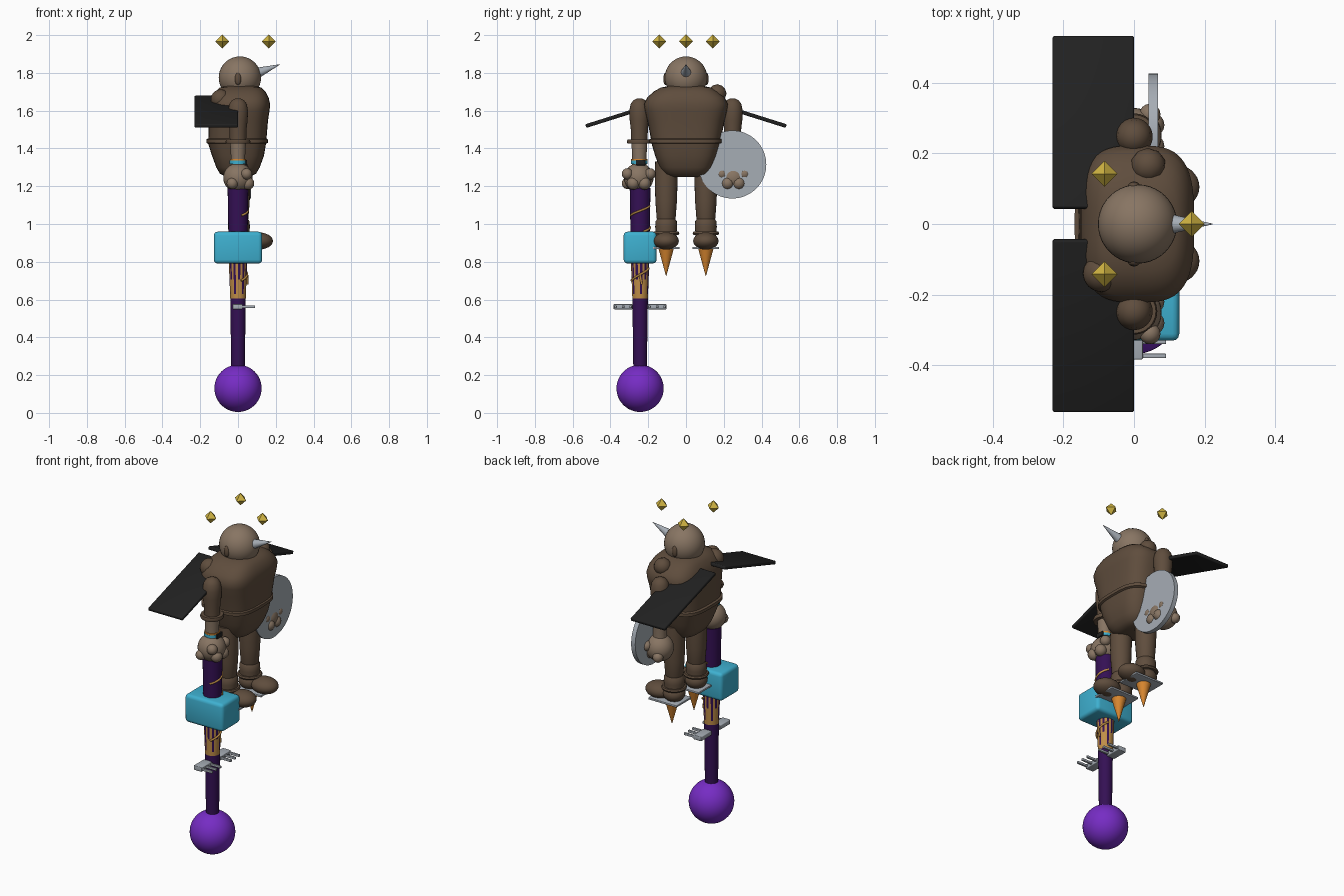
import bpy, bmesh, math
from mathutils import Vector, Matrix

if "Cube" in bpy.data.objects:
    bpy.data.objects.remove(bpy.data.objects["Cube"])


def mat(name, r, g, b):
    m = bpy.data.materials.new(name)
    m.diffuse_color = [(c / 255 / 12.92 if c < 11 else ((c / 255 + .055) / 1.055) ** 2.4)
                       for c in (r, g, b)] + [1]
    m.use_nodes = True
    m.node_tree.nodes["Principled BSDF"].inputs["Base Color"].default_value = m.diffuse_color
    return m


SKIN = mat("light_brown", 136, 117, 99)
HIDE = mat("dark_brown", 95, 77, 61)
STEEL = mat("steel_grey", 166, 173, 181)
BLACK = mat("black", 33, 33, 33)
PURPLE = mat("bright_purple", 118, 44, 196)
DARK = mat("deep_purple", 52, 16, 84)
CYAN = mat("cyan", 62, 176, 208)
GOLD = mat("gold", 208, 180, 66)
ORANGE = mat("orange", 218, 136, 48)
TAN = mat("tan", 192, 142, 72)


def finish(name, bm, m, smooth=True):
    bmesh.ops.recalc_face_normals(bm, faces=bm.faces)
    me = bpy.data.meshes.new(name)
    bm.to_mesh(me)
    bm.free()
    ob = bpy.data.objects.new(name, me)
    bpy.context.collection.objects.link(ob)
    me.materials.append(m)
    if smooth:
        bpy.ops.object.select_all(action='DESELECT')
        ob.select_set(True)
        bpy.context.view_layer.objects.active = ob
        bpy.ops.object.shade_smooth_by_angle(angle=math.radians(40))
    return ob


def ball(name, c, r, m, seg=32):
    r = r if isinstance(r, tuple) else (r, r, r)
    bm = bmesh.new()
    bmesh.ops.create_uvsphere(bm, u_segments=seg, v_segments=seg // 2, radius=1,
                              matrix=Matrix.Translation(c) @ Matrix.Diagonal((*r, 1)))
    return finish(name, bm, m)


def box(name, c, size, m, bevel=0.0, tilt=0.0):
    bm = bmesh.new()
    bmesh.ops.create_cube(bm, size=1, matrix=Matrix.Diagonal((*size, 1)))
    if bevel:
        bmesh.ops.bevel(bm, geom=bm.edges[:], offset=bevel, segments=3, profile=.5, affect='EDGES')
    bm.transform(Matrix.Translation(c) @ Matrix.Rotation(tilt, 4, 'X'))
    return finish(name, bm, m)


def loft(name, rings, m):
    """Closed skin over a list of equal rings of points."""
    bm = bmesh.new()
    vs = [[bm.verts.new(p) for p in ring] for ring in rings]
    n = len(vs[0])
    for a, b in zip(vs, vs[1:]):
        for i in range(n):
            bm.faces.new((a[i], a[(i + 1) % n], b[(i + 1) % n], b[i]))
    bm.faces.new(vs[0])
    bm.faces.new(vs[-1])
    return finish(name, bm, m)


def lathe(name, x, y, profile, m, n=24):
    """Turned shape on a vertical axis; profile holds (radius, z)."""
    return loft(name, [[(x + r * math.cos(t * math.tau / n), y + r * math.sin(t * math.tau / n), z)
                        for t in range(n)] for r, z in profile], m)


def spike(name, a, b, r, m, n=24):
    a, b = Vector(a), Vector(b)
    d = b - a
    bm = bmesh.new()
    bmesh.ops.create_cone(bm, cap_ends=True, segments=n, radius1=r, radius2=.001, depth=d.length,
                          matrix=Matrix.Translation((a + b) / 2) @ d.to_track_quat('Z', 'Y').to_matrix().to_4x4())
    return finish(name, bm, m)


def oval(z, cx, hx, hy, n=48, p=2 / 3.2):
    f = lambda v: math.copysign(abs(v) ** p, v)
    return [(cx + hx * f(math.cos(t * math.tau / n)), hy * f(math.sin(t * math.tau / n)), z) for t in range(n)]


# Torso with belt ridge
loft("torso", [oval(*s) for s in (
    (1.25, 0, .06, .08), (1.265, 0, .095, .115), (1.30, 0, .115, .14), (1.36, 0, .137, .163),
    (1.425, -.005, .153, .182), (1.43, -.005, .163, .193), (1.448, -.005, .163, .193),
    (1.453, -.003, .154, .186), (1.55, .002, .157, .205), (1.60, .007, .16, .218),
    (1.635, .01, .16, .222), (1.67, .012, .15, .205), (1.70, .013, .133, .172),
    (1.722, .013, .11, .135), (1.733, .012, .07, .08))], HIDE)

# Head, ears and horn
ball("head", (.01, 0, 1.775), .112, SKIN, 40)
spike("horn", (.095, 0, 1.797), (.222, 0, 1.845), .03, STEEL)
for s in (-1, 1):
    ball("ear", (0, s * .108, 1.768), (.017, .012, .033), HIDE, 16)

# Lumps on the shoulders
bm = bmesh.new()
bmesh.ops.create_icosphere(bm, subdivisions=2, radius=.05, matrix=Matrix.Translation((.04, .165, 1.69)))
finish("shoulder_lump", bm, HIDE)
ball("back_lump", (-.092, -.14, 1.66), .052, HIDE)

for s in (-1, 1):
    # Arm, cuff and hand
    y = s * .247
    lathe("upper_arm", 0, y, [(.012, 1.665), (.032, 1.655), (.046, 1.635), (.053, 1.60),
                              (.051, 1.55), (.045, 1.50), (.043, 1.43)], HIDE)
    lathe("cuff", 0, y, [(.045, 1.425), (.062, 1.425), (.066, 1.435), (.062, 1.447), (.045, 1.447)], HIDE)
    lathe("forearm", 0, y, [(.042, 1.43), (.038, 1.36), (.038, 1.28)], SKIN)
    ball("hand", (0, s * .25, 1.245), .078, SKIN)
    for dy, x, z, r in ((-.06, .045, 1.265, .03), (.06, .045, 1.265, .03),
                        (-.03, .052, 1.215, .034), (.03, .052, 1.215, .034)):
        ball("finger", (x, s * .25 + dy, z), r, SKIN, 16)
    ball("thumb", (-.03, s * .31, 1.215), .03, SKIN, 16)

    # Leg, boot, skate plate and flame
    y = s * .105
    lathe("thigh", .005, y, [(.058, 1.33), (.06, 1.22), (.057, 1.12), (.05, 1.03), (.044, 1.01)], HIDE)
    lathe("shin", .005, y, [(.045, 1.03), (.056, 1.015), (.058, .985), (.053, .93)], HIDE)
    lathe("boot_cuff", .005, y, [(.05, .943), (.066, .943), (.07, .951), (.066, .96), (.05, .96)], HIDE)
    ball("heel", (.005, y, .915), (.062, .062, .05), HIDE)
    ball("toe", (.105, y, .91), (.08, .067, .046), HIDE)
    box("skate_plate", (.035, y, .873), (.19, .142, .012), STEEL, .003)
    spike("flame", (.02, y, .868), (.02, y, .725), .04, ORANGE)

    # Wing slab
    box("wing", (-.115, s * .287, 1.595), (.23, .51, .02), BLACK, .006, -s * math.atan(.315))

# Wrist band and screen
lathe("wrist_band", 0, -.247, [(.036, 1.318), (.044, 1.318), (.044, 1.335), (.036, 1.335)], CYAN)
lathe("wrist_trim", 0, -.247, [(.036, 1.335), (.043, 1.335), (.043, 1.344), (.036, 1.344)], ORANGE)
box("wrist_screen", (.042, -.24, 1.325), (.012, .05, .028), BLACK, .003)

# Round shield
bm = bmesh.new()
bmesh.ops.create_cone(bm, cap_ends=True, segments=64, radius1=.18, radius2=.18, depth=.027,
                      matrix=Matrix.Translation((.055, .245, 1.315)) @ Matrix.Rotation(math.pi / 2, 4, 'Y'))
finish("shield", bm, STEEL)

# Staff: ball, shafts and block
SY = -.243
ball("staff_ball", (0, SY, .13), .125, PURPLE, 48)
lathe("lower_shaft", 0, SY, [(.036, .24), (.041, .61)], DARK)
lathe("upper_shaft", 0, SY, [(.05, .90), (.055, 1.19)], DARK)
box("staff_block", (0, SY, .875), (.256, .174, .168), CYAN, .02)

# Tan shaft with dark drips of varied length running down from the block
ob = lathe("drip_shaft", 0, SY, [(.041, .605)] + [(.041 + .001 * i, .605 + .025 * i) for i in range(1, 9)], TAN)
ob.data.materials.append(DARK)
for f in ob.data.polygons:
    col = int((math.atan2(f.center.y - SY, f.center.x) % math.tau) / math.tau * 24)
    if col % 2 == 0 and f.center.z > .64 + .03 * (col * 5 % 4):
        f.material_index = 1


# Bands that wind round the shaft
def band(name, r, a0, a1, z0, z1):
    cu = bpy.data.curves.new(name, 'CURVE')
    cu.dimensions = '3D'
    cu.bevel_depth = .006
    cu.bevel_resolution = 1
    cu.use_fill_caps = True
    sp = cu.splines.new('POLY')
    sp.points.add(10)
    for i, p in enumerate(sp.points):
        a = math.radians(a0 + (a1 - a0) * i / 10)
        p.co = (r * math.cos(a), SY + r * math.sin(a), z0 + (z1 - z0) * i / 10, 1)
    cu.materials.append(TAN)
    bpy.context.collection.objects.link(bpy.data.objects.new(name, cu))


band("upper_band", .053, -70, 70, 1.045, 1.095)
band("middle_band", .052, 20, 100, .96, .985)
band("lower_band", .049, -70, 70, .70, .765)
band("lower_band_tail", .049, 0, 10, .73, .68)

# Comb-shaped bars on each side of the staff
for s in (-1, 1):
    box("comb_bar", (-.002, SY + s * .09, .562), (.054, .1, .027), STEEL, .004)
    for k in (-1, 0, 1):
        box("comb_prong", (.055, SY + s * .09 + k * .04, .562), (.072, .013, .014), STEEL, .003)
box("comb_bridge", (0, SY, .562), (.02, .14, .015), STEEL)

# Floating gems above the head
for x, y in ((-.083, .142), (-.083, -.142), (.163, 0)):
    bm = bmesh.new()
    bmesh.ops.create_cone(bm, segments=4, radius1=.037, radius2=0, depth=.037,
                          matrix=Matrix.Translation((0, 0, .0185)))
    bmesh.ops.create_cone(bm, segments=4, radius1=0, radius2=.037, depth=.037,
                          matrix=Matrix.Translation((0, 0, -.0185)))
    bmesh.ops.remove_doubles(bm, verts=bm.verts, dist=.0005)
    # turn so that the corners point along x and y
    v = max(bm.verts, key=lambda q: q.co.xy.length).co
    bm.transform(Matrix.Translation((x, y, 1.967)) @ Matrix.Rotation(-math.atan2(v.y, v.x), 4, 'Z'))
    finish("gem", bm, GOLD, False)
